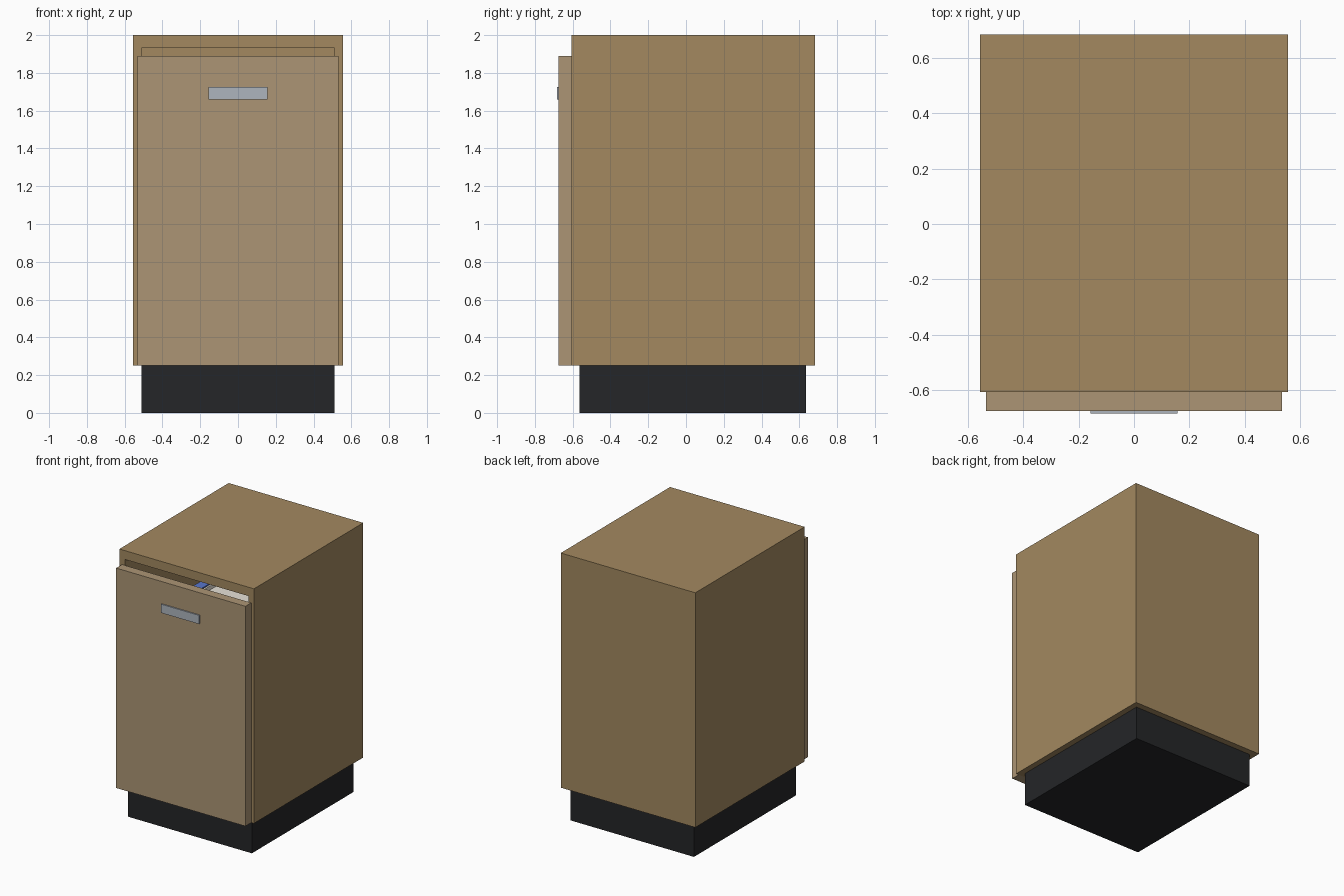
import bpy, bmesh
from mathutils import Vector

if "Cube" in bpy.data.objects:
    bpy.data.objects.remove(bpy.data.objects["Cube"])


def material(name, rgb):
    m = bpy.data.materials.new(name)
    m.diffuse_color = (*rgb, 1)
    m.use_nodes = True
    m.node_tree.nodes["Principled BSDF"].inputs["Base Color"].default_value = m.diffuse_color
    return m


WOOD = material("wood", (0.366, 0.25, 0.117))
PANEL = material("light_wood", (0.413, 0.301, 0.178))
BLACK = material("black", (0.018, 0.019, 0.021))
STEEL = material("steel", (0.42, 0.46, 0.51))
WHITE = material("white", (0.8, 0.76, 0.68))
BLUE = material("blue", (0.1, 0.18, 0.6))


def finish(bm, name, mat):
    bmesh.ops.recalc_face_normals(bm, faces=bm.faces)
    me = bpy.data.meshes.new(name)
    bm.to_mesh(me)
    bm.free()
    me.materials.append(mat)
    ob = bpy.data.objects.new(name, me)
    bpy.context.collection.objects.link(ob)
    return ob


def box_mesh(lo, hi):
    lo, hi = Vector(lo), Vector(hi)
    bm = bmesh.new()
    bmesh.ops.create_cube(bm, size=1)
    for v in bm.verts:
        v.co = (lo + hi) / 2 + v.co * (hi - lo)
    return bm


def box(name, lo, hi, mat):
    return finish(box_mesh(lo, hi), name, mat)


def hollow_box(name, lo, hi, axis, wall, depth, mat, far_shift=0):
    """Box with a recess sunk into the face pointing along axis."""
    bm = box_mesh(lo, hi)
    bm.normal_update()
    axis = Vector(axis)
    face = max(bm.faces, key=lambda f: f.normal.dot(axis))
    bmesh.ops.inset_region(bm, faces=[face], thickness=wall)
    mid = face.calc_center_median().z
    for v in face.verts:
        if v.co.z > mid + 0.01:
            v.co.z -= far_shift
    out = bmesh.ops.extrude_face_region(bm, geom=[face])
    verts = [g for g in out["geom"] if isinstance(g, bmesh.types.BMVert)]
    bmesh.ops.translate(bm, verts=verts, vec=-axis * depth)
    if face.is_valid:
        bmesh.ops.delete(bm, geom=[face], context='FACES_ONLY')
    return finish(bm, name, mat)


# Recessed plinth and the open-fronted cabinet body
box("plinth", (-0.51, -0.565, 0), (0.51, 0.635, 0.25), BLACK)
hollow_box("cabinet", (-0.555, -0.605, 0.25), (0.555, 0.683, 2.0),
           (0, -1, 0), 0.065, 1.22, WOOD, far_shift=0.02)

# Pull-out front with its flat handle
box("door", (-0.533, -0.674, 0.25), (0.533, -0.605, 1.89), PANEL)
box("handle", (-0.157, -0.683, 1.66), (0.157, -0.674, 1.725), STEEL)

# Contents glimpsed through the slot above the door
hollow_box("white_bin", (0.05, -0.58, 0.33), (0.48, 0.4, 1.82),
           (0, 0, 1), 0.02, 0.03, WHITE)
box("blue_divider", (-0.03, -0.58, 0.33), (0.04, 0.4, 1.82), BLUE)
